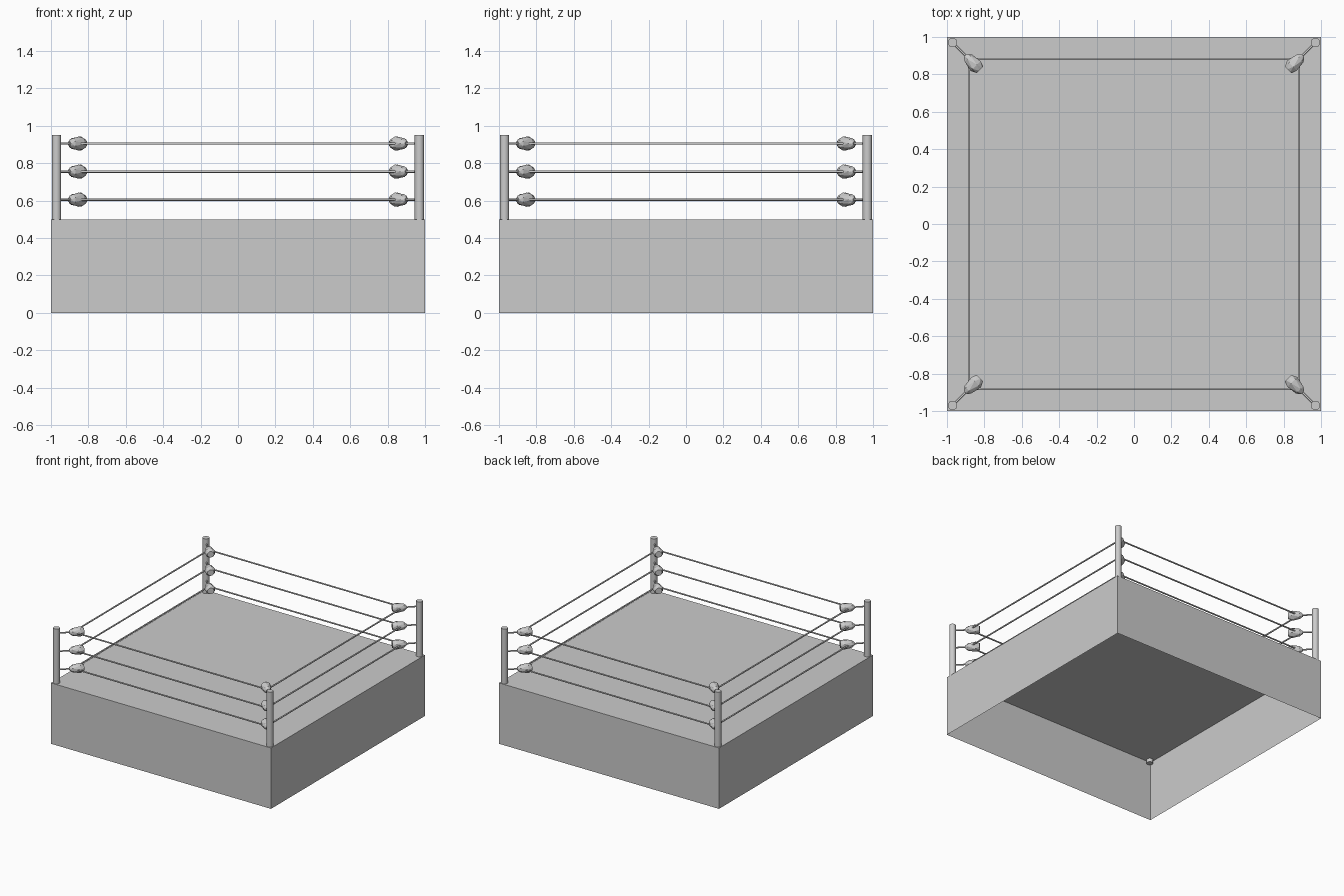
import bpy, bmesh, math
from mathutils import Vector, Matrix

if "Cube" in bpy.data.objects:
    bpy.data.objects.remove(bpy.data.objects["Cube"])


def make_object(name, bm):
    mesh = bpy.data.meshes.new(name)
    bm.to_mesh(mesh)
    bm.free()
    obj = bpy.data.objects.new(name, mesh)
    bpy.context.collection.objects.link(obj)
    return obj


def add_tube(bm, a, b, r1, r2, sides, spin=0.0):
    # closed cylinder / cone running from a to b
    a, b = Vector(a), Vector(b)
    d = b - a
    rot = d.to_track_quat('Z', 'Y').to_matrix().to_4x4()
    m = Matrix.Translation((a + b) / 2) @ rot @ Matrix.Rotation(spin, 4, 'Z')
    bmesh.ops.create_cone(bm, cap_ends=True, segments=sides, radius1=r1,
                          radius2=r2, depth=d.length, matrix=m)


def add_pad(bm, centre, direction):
    # faceted pad: narrow toward the post, wide toward the ring
    profile = [(0.062, 0.012), (0.040, 0.029), (-0.018, 0.039), (-0.048, 0.026)]
    rot = Vector(direction).to_track_quat('Z', 'Y').to_matrix()
    sides = 7
    rings = []
    for i, (t, r) in enumerate(profile):
        ring = []
        for k in range(sides):
            ang = 2 * math.pi * (k + 0.5 * (i % 2)) / sides
            p = rot @ Vector((r * math.cos(ang), r * math.sin(ang), t))
            ring.append(bm.verts.new(Vector(centre) + p))
        rings.append(ring)
    faces = [bm.faces.new(rings[0]), bm.faces.new(rings[-1])]
    for i in range(len(rings) - 1):
        a, b = rings[i], rings[i + 1]
        for k in range(sides):
            n = (k + 1) % sides
            if i % 2 == 0:
                tris = ((a[k], a[n], b[k]), (a[n], b[n], b[k]))
            else:
                tris = ((a[k], a[n], b[n]), (a[k], b[n], b[k]))
            faces += [bm.faces.new(t) for t in tris]
    bmesh.ops.recalc_face_normals(bm, faces=faces)


corners = [(-1, -1), (1, -1), (1, 1), (-1, 1)]
levels = (0.605, 0.755, 0.905)

# Platform: hollow box, open underneath
bm = bmesh.new()
bmesh.ops.create_cube(bm, size=1, matrix=Matrix.Translation((0, 0, 0.25))
                      @ Matrix.Diagonal((2, 2, 0.5, 1)))
bottom = [f for f in bm.faces if f.normal.z < -0.9]
bmesh.ops.delete(bm, geom=bottom, context='FACES_ONLY')
make_object("platform", bm)

# Corner posts, poking slightly through the floor
bm = bmesh.new()
for x, y in corners:
    add_tube(bm, (x * 0.97, y * 0.97, 0.47), (x * 0.97, y * 0.97, 0.95), 0.025, 0.025, 24)
posts = make_object("corner_posts", bm)

# Connecting rods and pads in each corner
rods, pads = bmesh.new(), bmesh.new()
for z in levels:
    for x, y in corners:
        add_tube(rods, (x * 0.96, y * 0.96, z), (x * 0.87, y * 0.87, z), 0.006, 0.006, 8)
        add_pad(pads, (x * 0.858, y * 0.858, z), (x, y, 0))
rods = make_object("corner_rods", rods)
make_object("corner_pads", pads)

# Ropes, three on each side
bm = bmesh.new()
for z in levels:
    for i, (x, y) in enumerate(corners):
        u, v = corners[(i + 1) % 4]
        add_tube(bm, (x * 0.882, y * 0.882, z), (u * 0.882, v * 0.882, z), 0.006, 0.006, 8)
ropes = make_object("ropes", bm)

# Smooth round parts
for obj in (posts, rods, ropes):
    bpy.ops.object.select_all(action='DESELECT')
    obj.select_set(True)
    bpy.context.view_layer.objects.active = obj
    bpy.ops.object.shade_smooth_by_angle(angle=math.radians(50))
